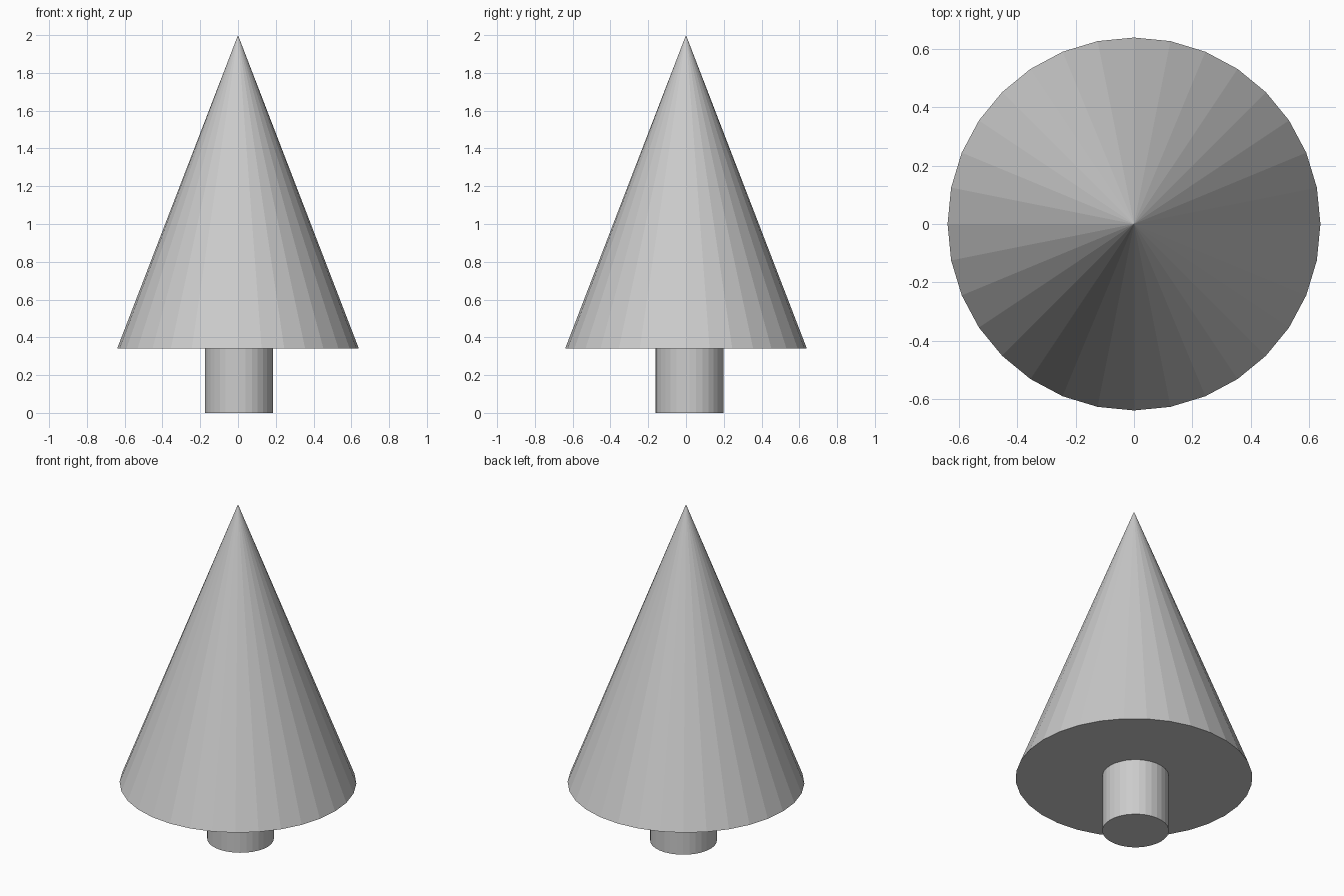
import bpy

if "Cube" in bpy.data.objects:
    bpy.data.objects.remove(bpy.data.objects["Cube"])

# Foliage: flat-shaded 32-sided cone with a closed base
base_z, top_z = 0.34, 2.0
bpy.ops.mesh.primitive_cone_add(vertices=32, radius1=0.64, radius2=0, depth=top_z - base_z,
                                location=(0, 0, (base_z + top_z) / 2))
bpy.context.object.name = "foliage"

# Trunk: short cylinder, slightly off centre, tucked just into the foliage
trunk_top = base_z + 0.01
bpy.ops.mesh.primitive_cylinder_add(vertices=32, radius=0.18, depth=trunk_top,
                                    location=(0.004, 0.018, trunk_top / 2))
bpy.context.object.name = "trunk"
